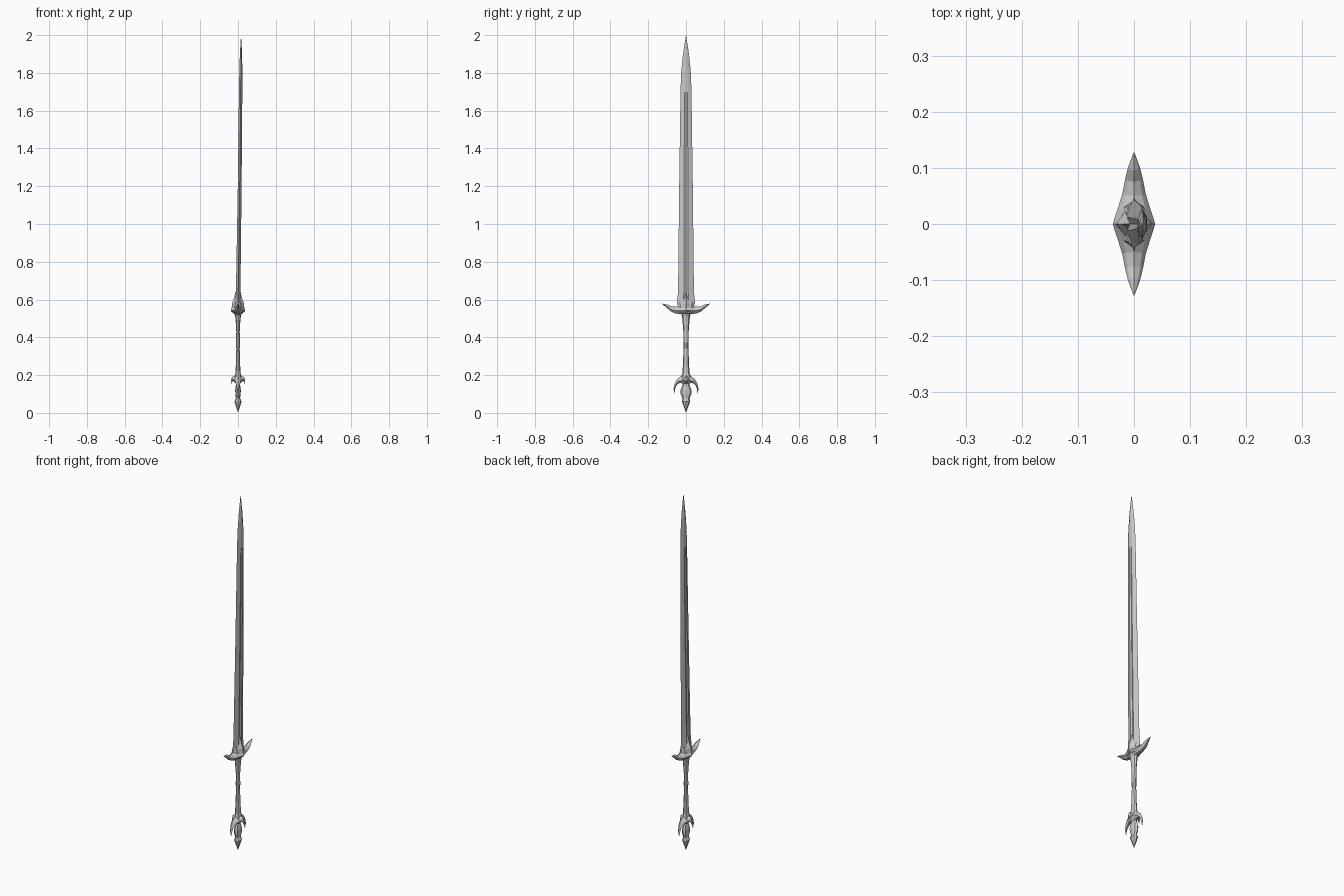
import bpy, bmesh
from math import sin, cos, pi


def loft(name, rings):
    """Skin equal-length rings of points, cap both ends, flat faces."""
    bm = bmesh.new()
    rows = [[bm.verts.new(p) for p in r] for r in rings]
    n = len(rows[0])
    for a, b in zip(rows, rows[1:]):
        for i in range(n):
            j = (i + 1) % n
            bm.faces.new((a[i], a[j], b[j], b[i]))
    bm.faces.new(rows[0])
    bm.faces.new(rows[-1])
    bmesh.ops.remove_doubles(bm, verts=bm.verts, dist=0.0003)
    bmesh.ops.recalc_face_normals(bm, faces=bm.faces)
    me = bpy.data.meshes.new(name)
    bm.to_mesh(me)
    bm.free()
    ob = bpy.data.objects.new(name, me)
    bpy.context.collection.objects.link(ob)
    return ob


def column(name, stations, sides):
    """Upright faceted part: stations are (z, half x, half y)."""
    return loft(name, [[(rx * cos(2 * pi * i / sides), ry * sin(2 * pi * i / sides), z)
                        for i in range(sides)] for z, rx, ry in stations])


def wings(name, stations, along_x=False):
    """Symmetric pair of arms: stations are (outer u, z, inner u, z, half width)."""
    def ring(s, sign):
        uo, zo, ui, zi, w = s
        def at(t, side):
            u, z = sign * (uo + (ui - uo) * t), zo + (zi - zo) * t
            return (u, side, z) if along_x else (side, u, z)
        return [at(0, 0), at(0.3, w * 0.7), at(0.6, w), at(1, w * 0.35),
                at(1, -w * 0.35), at(0.6, -w), at(0.3, -w * 0.7)]
    left = [ring(s, -1) for s in reversed(stations)]
    right = [ring(s, 1) for s in stations[1:]]
    return loft(name, left + right)


# Blade: sharp edges, bevels and a shallow fuller, leaning slightly to +x
blade = []
for z, cx, w, t, groove in [(0.54, 0.0, 0.036, 0.013, 0.7), (0.585, 0.0, 0.048, 0.013, 0.7),
                            (0.64, 0.001, 0.042, 0.012, 0.65), (1.2, 0.009, 0.036, 0.010, 0.65),
                            (1.7, 0.014, 0.029, 0.009, 0.7), (1.8, 0.015, 0.026, 0.008, 1.0),
                            (1.9, 0.016, 0.016, 0.006, 1.0), (2.0, 0.016, 0.0, 0.0, 1.0)]:
    half = [(0, 1), (0.85, 0.4), (1, 0.28), (groove, 0), (1, -0.28), (0.85, -0.4)]
    prof = half + [(-x, -y) for x, y in half]
    blade.append([(cx + x * t, y * w, z) for x, y in prof])
loft("blade", blade)

# Crossguard: sweeping wings with a swollen middle
wings("crossguard", [(0, 0.585, 0, 0.515, 0.038), (0.02, 0.573, 0.022, 0.522, 0.031),
                     (0.05, 0.562, 0.055, 0.526, 0.021), (0.075, 0.562, 0.082, 0.538, 0.016),
                     (0.095, 0.573, 0.103, 0.557, 0.011), (0.127, 0.579, 0.127, 0.577, 0.001)])

# Pointed tangs lying on both blade faces, with notched collar
for side, label in ((1, "right"), (-1, "left")):
    loft("blade_tang_" + label,
         [[(side * x, 0, z), (side * x * 0.5, w, z), (side * 0.002, 0, z), (side * x * 0.5, -w, z)]
          for z, x, w in [(0.535, 0.036, 0.022), (0.58, 0.031, 0.022),
                          (0.605, 0.022, 0.010), (0.643, 0.013, 0.001)]])
column("blade_collar", [(0.53, 0.028, 0.040), (0.56, 0.026, 0.042), (0.587, 0.014, 0.044)], 8)

# Grip: slim waist, flared at both ends
column("grip", [(0.185, 0.018, 0.028), (0.21, 0.014, 0.019), (0.26, 0.011, 0.016),
                (0.34, 0.009, 0.013), (0.37, 0.011, 0.013), (0.43, 0.009, 0.014),
                (0.48, 0.012, 0.018), (0.51, 0.015, 0.021), (0.53, 0.020, 0.026)], 8)

# Pommel claws: a large crescent across y and a short one across x
wings("pommel_claws", [(0, 0.198, 0, 0.152, 0.026), (0.025, 0.196, 0.016, 0.156, 0.022),
                       (0.047, 0.179, 0.035, 0.158, 0.015), (0.060, 0.155, 0.049, 0.148, 0.010),
                       (0.066, 0.128, 0.058, 0.128, 0.006), (0.062, 0.102, 0.061, 0.102, 0.001)])
wings("pommel_side_claws", [(0, 0.197, 0, 0.155, 0.024), (0.018, 0.197, 0.014, 0.162, 0.020),
                            (0.032, 0.190, 0.024, 0.168, 0.012),
                            (0.037, 0.172, 0.029, 0.168, 0.007),
                            (0.034, 0.152, 0.033, 0.152, 0.001)], along_x=True)

# Pommel spike: two stacked faceted lobes ending in a point
column("pommel_spike", [(0.0, 0.0, 0.0), (0.025, 0.008, 0.009), (0.06, 0.019, 0.022),
                        (0.078, 0.011, 0.019), (0.098, 0.014, 0.028), (0.12, 0.015, 0.029),
                        (0.142, 0.012, 0.021), (0.165, 0.008, 0.012)], 8)
